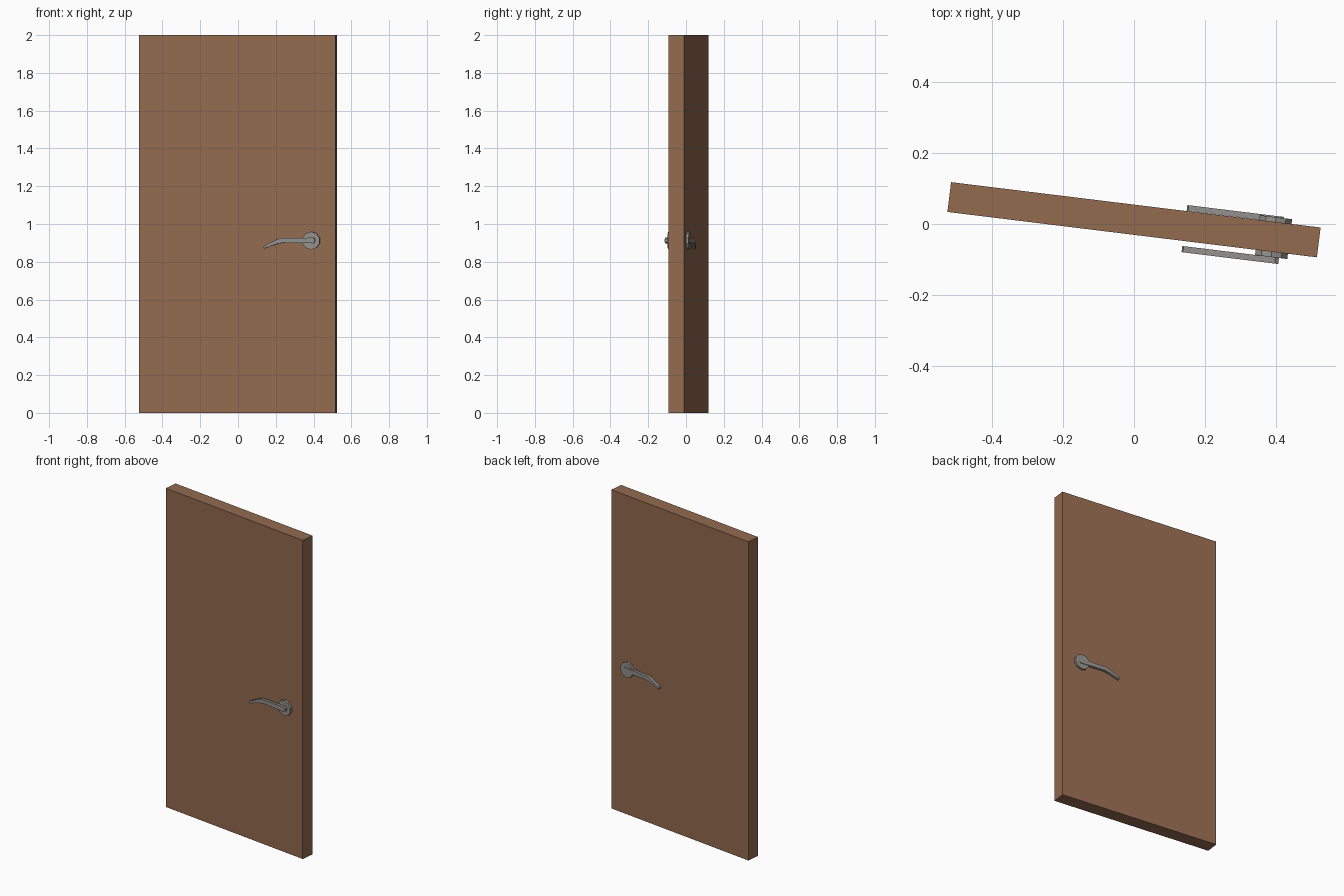
import bpy, bmesh, math
from mathutils import Matrix

if "Cube" in bpy.data.objects:
    bpy.data.objects.remove(bpy.data.objects["Cube"])

SWING = Matrix.Translation((0, 0.012, 0)) @ Matrix.Rotation(math.radians(-7.0), 4, 'Z')
W, T, H = 1.048, 0.0845, 2.0


def material(name, rgb):
    m = bpy.data.materials.new(name)
    m.diffuse_color = (*rgb, 1)
    m.use_nodes = True
    m.node_tree.nodes["Principled BSDF"].inputs["Base Color"].default_value = m.diffuse_color
    return m


wood = material("brown wood", (0.29, 0.145, 0.078))
metal = material("grey metal", (0.29, 0.28, 0.26))


def add(name, bm, mat):
    bmesh.ops.recalc_face_normals(bm, faces=bm.faces)
    bm.transform(SWING)
    me = bpy.data.meshes.new(name)
    bm.to_mesh(me)
    bm.free()
    me.materials.append(mat)
    ob = bpy.data.objects.new(name, me)
    bpy.context.collection.objects.link(ob)
    return ob


def plate(name, outline, y0, y1, mat):
    """Extrude an x-z outline from y0 to y1."""
    bm = bmesh.new()
    face = bm.faces.new([bm.verts.new((x, y0, z)) for x, z in outline])
    ext = bmesh.ops.extrude_face_region(bm, geom=[face])
    for v in ext['geom']:
        if isinstance(v, bmesh.types.BMVert):
            v.co.y = y1
    return add(name, bm, mat)


# door slab
plate("door_slab", [(-W/2, 0), (W/2, 0), (W/2, H), (-W/2, H)], -T/2, T/2, wood)

# round rose behind each lever
CX, CZ, R = 0.396, 0.912, 0.048
rose = [(CX + R*math.cos(a), CZ + R*math.sin(a))
        for a in (2*math.pi*(i + 0.5)/10 for i in range(10))]

# lever outline: rounded pivot end, straight arm, drooping tapered tip
lever = [(0.408, 0.898), (0.418, 0.905), (0.418, 0.921), (0.408, 0.928),
         (0.34, 0.926), (0.238, 0.925), (0.215, 0.918), (0.148, 0.885),
         (0.144, 0.877), (0.149, 0.871), (0.215, 0.894), (0.25, 0.901), (0.34, 0.899)]

plate("front_rose", rose, -T/2 - 0.015, -T/2 + 0.001, metal)
plate("front_lever", lever, -T/2 - 0.032, -T/2 - 0.0145, metal)
plate("back_rose", rose, T/2 - 0.002, T/2 + 0.0135, metal)
plate("back_lever", lever, T/2 + 0.0005, T/2 + 0.017, metal)
